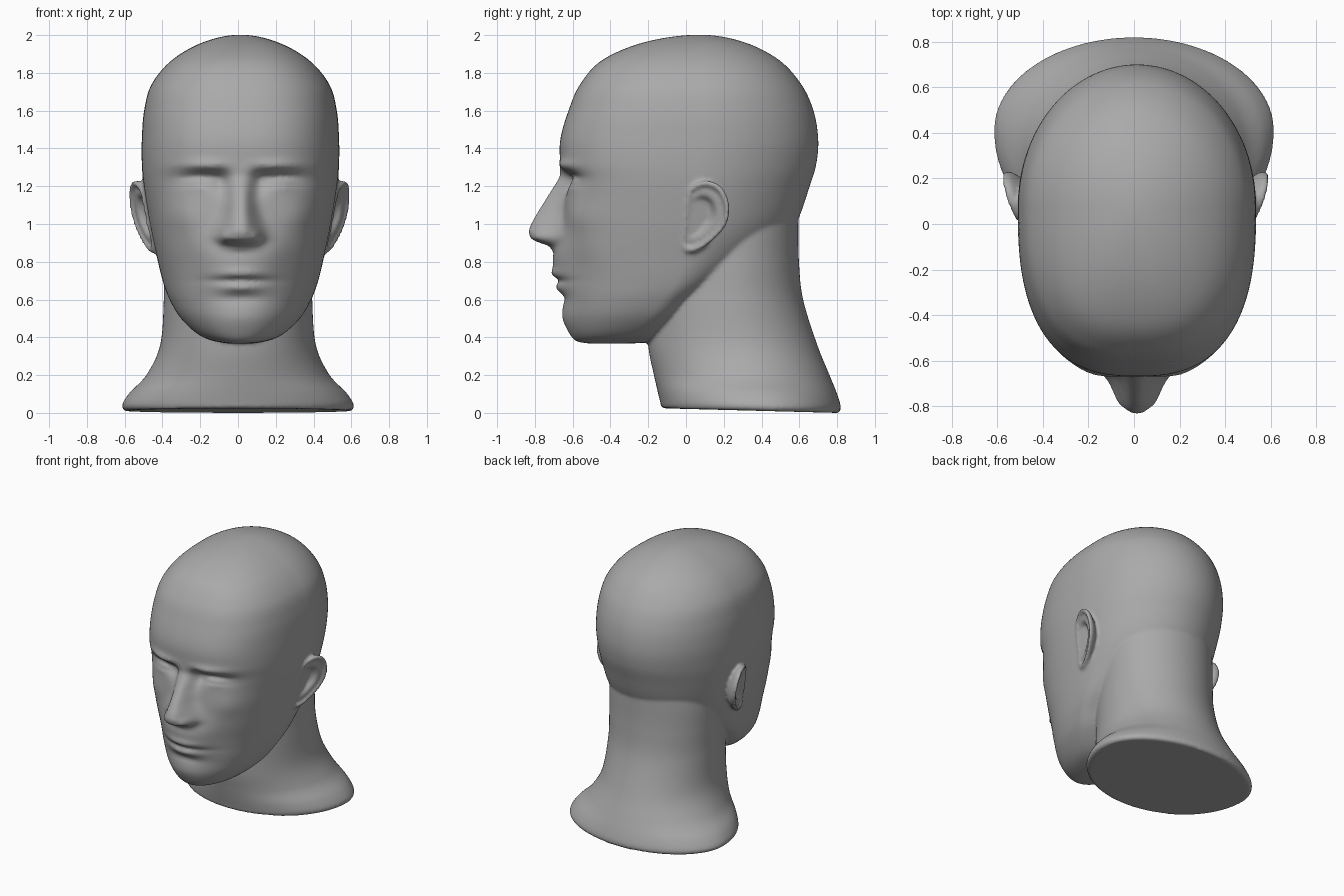
import bpy, bmesh, math

if "Cube" in bpy.data.objects:
    bpy.data.objects.remove(bpy.data.objects["Cube"])


def spline(rows, steps):
    """Smooth curve through rows; a row of zero width is a rounded pole."""
    def beyond(end, inner):
        if end[3] == 0:
            return (inner[0], inner[2], inner[1], -inner[3], inner[4])
        return end
    p = [beyond(rows[0], rows[1])] + rows + [beyond(rows[-1], rows[-2])]
    out = []
    for i in range(1, len(p) - 2):
        for s in range(steps):
            t = s / steps
            out.append([0.5 * (2 * b + (c - a) * t + (2 * a - 5 * b + 4 * c - d) * t * t
                               + (3 * b - a - 3 * c + d) * t ** 3)
                        for a, b, c, d in zip(*p[i - 1:i + 3])])
    return out + [list(rows[-1])]


def table(pts, z):
    """Eased lookup in a list of (z, value)."""
    if z <= pts[0][0] or z >= pts[-1][0]:
        return pts[0][1] if z <= pts[0][0] else pts[-1][1]
    for (a, u), (b, v) in zip(pts, pts[1:]):
        if z <= b:
            return u + (v - u) * (z - a) / (b - a)


def bump(x, z, cx, cz, sx, sz):
    return math.exp(-((x - cx) / sx) ** 2 - ((z - cz) / sz) ** 2)


def skin(bm, rings):
    """Join rings of points into a closed shell."""
    loops = [[bm.verts.new(co) for co in r] for r in rings]
    n = len(loops[0])
    for a, b in zip(loops, loops[1:]):
        for i in range(n):
            j = (i + 1) % n
            bm.faces.new((a[i], a[j], b[j], b[i]))
    bm.faces.new(loops[0][::-1])
    bm.faces.new(loops[-1])


def loft(bm, rows, steps, cols, power, shape):
    rings = []
    for z, front, back, w, c in spline(rows, steps):
        w = max(w, 0.002)
        ring = []
        for k in range(cols):
            a = 2 * math.pi * k / cols
            cs, sn = math.cos(a), math.sin(a)
            n = power(z) if sn < 0 else 2.0
            r = (abs(cs) ** n + abs(sn) ** n) ** (-1 / n)
            d = (c - front) if sn < 0 else (back - c)
            ring.append(shape(w * r * cs, c + d * r * sn, z, sn))
        rings.append(ring)
    skin(bm, rings)


NOSE_HEIGHT = [(.85, 0), (.885, .035), (.9, .09), (.92, .143), (.96, .168), (1.0, .16),
               (1.06, .133), (1.14, .09), (1.21, .05), (1.255, .018), (1.31, 0)]
NOSE_WIDTH = [(.88, .08), (.93, .105), (.98, .098), (1.06, .075), (1.15, .062), (1.27, .07)]


def face(x, y, z, sn):
    """Push the facial features out of the front of the head."""
    if sn < 0 and .36 < z < 1.5:
        ax = abs(x)
        # nose and nostril wings
        out = table(NOSE_HEIGHT, z) * math.exp(-(ax / table(NOSE_WIDTH, z)) ** 2.6)
        out += .03 * bump(ax, z, .085, .93, .03, .035)
        # eye sockets, eyeballs, lid creases and brows
        out -= .05 * bump(ax, z, .20, 1.235, .12, .045)
        out -= .025 * bump(ax, z, .10, 1.22, .04, .06)
        out += .034 * bump(ax, z, .215, 1.215, .075, .032)
        out -= .014 * bump(ax, z, .215, 1.25, .10, .010)
        out -= .014 * bump(ax, z, .215, 1.205, .08, .009)
        out += .022 * bump(ax, z, .19, 1.31, .13, .028)
        # cheekbones and hollows
        out += .018 * bump(ax, z, .32, 1.04, .10, .09)
        out -= .015 * bump(ax, z, .27, .80, .09, .12)
        # muzzle, lips, mouth line and chin
        out += .03 * bump(ax, z, 0, .78, .17, .11)
        out += .022 * bump(ax, z, 0, .738, .13, .024)
        out += .024 * bump(ax, z, 0, .662, .11, .025)
        out -= .022 * bump(ax, z, 0, .70, .16, .011)
        out -= .012 * bump(ax, z, 0, .605, .12, .025)
        out += .008 * bump(ax, z, 0, .50, .14, .06)
        y -= out
    return (x + .013, y, z)


def face_power(z):
    t = min(max((z - .5) / .7, 0), 1)
    return 2.1 + .5 * t


def cut_base(x, y, z, sn):
    """Tilt the cut end of the neck."""
    return (x, y, z + max(0, 1 - z / .2) * .025 * (.8 - y) / .95)


# rows: height, front, back, half width, centre of the section
HEAD = [(.366, -.42, -.42, 0, -.42), (.374, -.56, -.20, .11, -.38), (.41, -.61, -.12, .215, -.30),
        (.50, -.645, 0, .315, -.20), (.60, -.65, .10, .375, -.12), (.70, -.66, .25, .412, -.05),
        (.85, -.68, .45, .448, 0), (1.0, -.66, .58, .48, .03), (1.2, -.645, .655, .512, .05),
        (1.32, -.665, .69, .522, .06), (1.45, -.665, .70, .522, .08), (1.6, -.622, .675, .51, .08),
        (1.74, -.56, .61, .47, .08), (1.87, -.44, .49, .36, .08), (1.965, -.21, .30, .19, .08),
        (2.002, .07, .07, 0, .07)]
NECK = [(0, -.13, .81, .60, .41), (.03, -.135, .82, .615, .41), (.10, -.15, .80, .575, .39),
        (.20, -.17, .76, .485, .34), (.36, -.20, .695, .412, .28), (.60, -.20, .62, .393, .25),
        (.80, -.18, .598, .393, .25), (1.0, -.10, .595, .39, .25), (1.2, 0, .60, .36, .25)]
EAR = [(.005, 1.13), (.03, 1.20), (.11, 1.23), (.19, 1.195), (.23, 1.10), (.215, 1.0),
       (.15, .92), (.07, .86), (0, .845), (-.025, .89), (-.01, .97), (-.005, 1.05)]
# ear shell: scale of the outline and outward depth
EAR_SHELL = [(.55, -.09), (.85, -.045), (.98, -.02), (1.0, 0), (.96, .016), (.88, .018),
             (.78, -.004), (.66, .004), (.55, .0), (.42, -.03), (.1, -.036)]


def ear(bm, side):
    n = len(EAR)
    outline = []
    for i in range(n):
        p = [EAR[(i + k) % n] for k in (-1, 0, 1, 2)]
        for t in (0, .25, .5, .75):
            outline.append([.5 * (2 * b + (c - a) * t + (2 * a - 5 * b + 4 * c - d) * t * t
                                  + (3 * b - a - 3 * c + d) * t ** 3) for a, b, c, d in zip(*p)])
    rings = []
    for s, depth in EAR_SHELL:
        ring = []
        for y, z in outline:
            y, z = .07 + (y - .07) * s, 1.05 + (z - 1.05) * s
            x = .51 + .17 * (z - 1.2) + .33 * y + depth
            ring.append((side * x + .008, y, z))
        rings.append(ring)
    skin(bm, rings)


# head, neck and ears as closed shells, fused into one smooth bust
bm = bmesh.new()
loft(bm, HEAD, 16, 320, face_power, face)
loft(bm, NECK, 10, 120, lambda z: 2.0, cut_base)
for side in (-1, 1):
    ear(bm, side)
bmesh.ops.recalc_face_normals(bm, faces=bm.faces)
mesh = bpy.data.meshes.new("head_bust")
bm.to_mesh(mesh)
bm.free()
bust = bpy.data.objects.new("head_bust", mesh)
bpy.context.collection.objects.link(bust)

fuse = bust.modifiers.new("fuse", 'REMESH')
fuse.mode = 'VOXEL'
fuse.voxel_size = .011
fuse.use_smooth_shade = True
soften = bust.modifiers.new("soften", 'SMOOTH')
soften.factor = .5
soften.iterations = 5

grey = bpy.data.materials.new("plain grey")
grey.diffuse_color = (.4, .4, .4, 1)
grey.use_nodes = True
grey.node_tree.nodes["Principled BSDF"].inputs["Base Color"].default_value = grey.diffuse_color
mesh.materials.append(grey)
